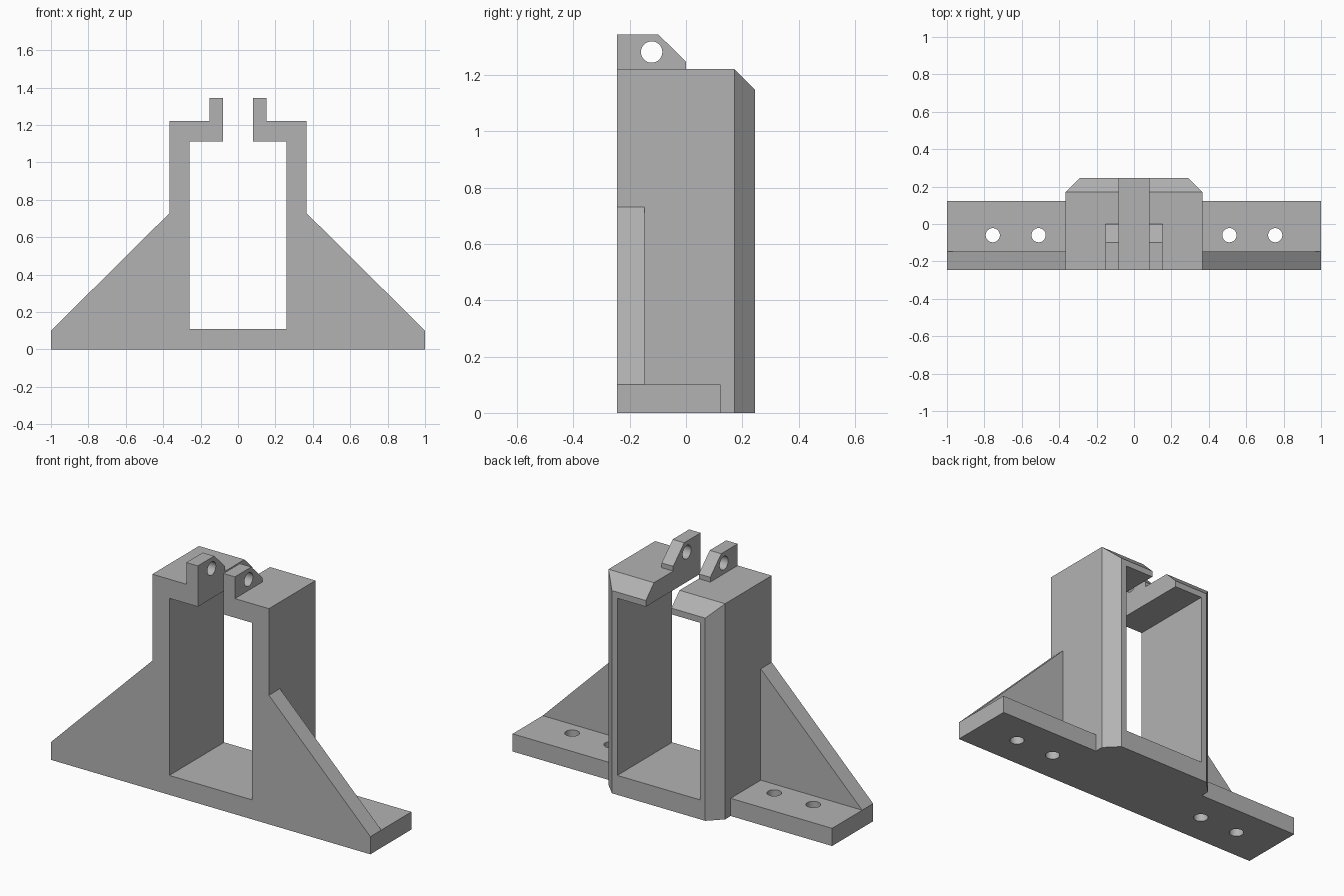
import bpy, bmesh, math
from mathutils import Matrix, Vector

cube = bpy.data.objects.get("Cube")
if cube:
    bpy.data.objects.remove(cube, do_unlink=True)

grey = bpy.data.materials.new("plain grey")
grey.use_nodes = True
grey.diffuse_color = (0.45, 0.45, 0.45, 1)
grey.node_tree.nodes["Principled BSDF"].inputs["Base Color"].default_value = (0.45, 0.45, 0.45, 1)

FRONT, BACK = -0.245, 0.245
HALF_W, TOP, CHAMFER = 0.365, 1.22, 0.073
BASE_H = 0.10


def make_object(name, bm):
    bmesh.ops.recalc_face_normals(bm, faces=bm.faces)
    mesh = bpy.data.meshes.new(name)
    bm.to_mesh(mesh)
    bm.free()
    mesh.materials.append(grey)
    obj = bpy.data.objects.new(name, mesh)
    bpy.context.scene.collection.objects.link(obj)
    return obj


def prism(name, points, offset):
    """Extrude a closed 3D outline by an offset."""
    bm = bmesh.new()
    face = bm.faces.new([bm.verts.new(p) for p in points])
    ext = bmesh.ops.extrude_face_region(bm, geom=[face], use_keep_orig=True)
    moved = [g for g in ext["geom"] if isinstance(g, bmesh.types.BMVert)]
    bmesh.ops.translate(bm, verts=moved, vec=offset)
    return make_object(name, bm)


def box(name, x0, x1, y0, y1, z0, z1):
    return prism(name, [(x0, y0, z0), (x1, y0, z0), (x1, y1, z0), (x0, y1, z0)], (0, 0, z1 - z0))


def drill(centre, axis, radius=0.038, depth=0.3):
    bm = bmesh.new()
    turn = Vector((0, 0, 1)).rotation_difference(Vector(axis)).to_matrix().to_4x4()
    bmesh.ops.create_cone(bm, cap_ends=True, segments=32, radius1=radius, radius2=radius,
                          depth=depth, matrix=Matrix.Translation(centre) @ turn)
    return make_object("drill", bm)


def combine(target, tool, operation):
    """Apply a boolean, then discard the tool."""
    mod = target.modifiers.new("boolean", "BOOLEAN")
    mod.operation, mod.solver, mod.object = operation, "EXACT", tool
    bpy.context.view_layer.update()
    graph = bpy.context.evaluated_depsgraph_get()
    mesh = bpy.data.meshes.new_from_object(target.evaluated_get(graph))
    target.modifiers.clear()
    target.data = mesh
    bpy.data.objects.remove(tool, do_unlink=True)


# Tower with chamfered rear corners and rear top edge
inner = HALF_W - CHAMFER
tower_plan = [(-HALF_W, FRONT, 0), (HALF_W, FRONT, 0), (HALF_W, BACK - CHAMFER, 0),
              (inner, BACK, 0), (-inner, BACK, 0), (-HALF_W, BACK - CHAMFER, 0)]
bracket = prism("bracket_frame", tower_plan, (0, 0, TOP))
top_wedge = prism("top_wedge", [(-0.5, BACK - CHAMFER - 0.1, TOP + 0.1),
                                (-0.5, BACK + 0.1, TOP - CHAMFER - 0.1),
                                (-0.5, BACK + 0.1, TOP + 0.1)], (1, 0, 0))
combine(bracket, top_wedge, "DIFFERENCE")

# Base plate
combine(bracket, box("base_plate", -1, 1, FRONT, 0.122, 0, BASE_H), "UNION")

for side in (-1, 1):
    # Sloping gusset plate
    gusset = [(side * x, FRONT, z) for x, z in
              [(0.3, 0.05), (1, 0.05), (1, BASE_H), (HALF_W, 0.73), (0.3, 0.73)]]
    combine(bracket, prism("gusset", gusset, (0, 0.098, 0)), "UNION")
    # Pivot lug with sloped back corner
    lug = [(side * 0.08, y, z) for y, z in
           [(FRONT, 1.17), (0, 1.17), (0, 1.247), (-0.098, 1.343), (FRONT, 1.343)]]
    combine(bracket, prism("pivot_lug", lug, (side * 0.072, 0, 0)), "UNION")

# Window through the tower and slot through its top
combine(bracket, box("window", -0.258, 0.258, -0.4, 0.4, 0.11, 1.112), "DIFFERENCE")
combine(bracket, box("slot", -0.08, 0.08, -0.4, 0.4, 1.0, 1.5), "DIFFERENCE")

# Mounting holes and pivot hole
for side in (-1, 1):
    for x in (0.51, 0.755):
        combine(bracket, drill((side * x, -0.06, 0.05), (0, 0, 1)), "DIFFERENCE")
    combine(bracket, drill((side * 0.116, -0.122, 1.281), (1, 0, 0), depth=0.16), "DIFFERENCE")

# Smooth hole walls, sharp edges elsewhere
bpy.ops.object.select_all(action="DESELECT")
bracket.select_set(True)
bpy.context.view_layer.objects.active = bracket
bpy.ops.object.shade_smooth_by_angle(angle=math.radians(25))
